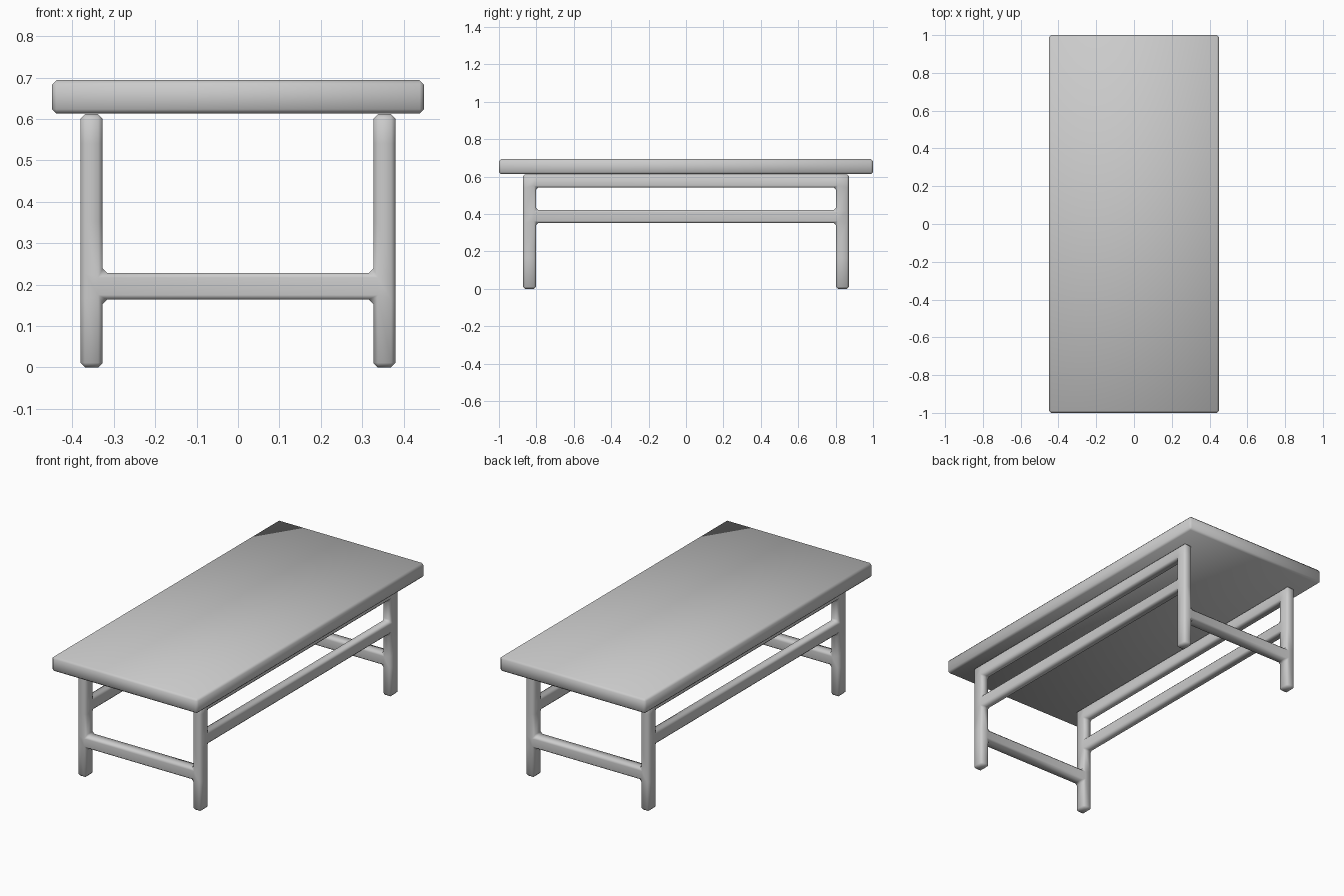
import bpy, bmesh

if "Cube" in bpy.data.objects:
    bpy.data.objects.remove(bpy.data.objects["Cube"])


def grid_solid(name, xs, ys, zs, filled, bevel):
    """Outer skin of the filled cells of an uneven grid, chamfered and smooth shaded."""
    axes = (xs, ys, zs)
    size = [len(a) - 1 for a in axes]

    def solid(c):
        return all(0 <= c[a] < size[a] for a in range(3)) and filled(*c)

    bm = bmesh.new()
    verts = {}

    def vert(c):
        if c not in verts:
            verts[c] = bm.verts.new([axes[a][c[a]] for a in range(3)])
        return verts[c]

    for i in range(size[0]):
        for j in range(size[1]):
            for k in range(size[2]):
                cell = (i, j, k)
                if not solid(cell):
                    continue
                for a in range(3):
                    for d in (-1, 1):
                        near = list(cell)
                        near[a] += d
                        if solid(near):
                            continue
                        u, v = (a + 1) % 3, (a + 2) % 3
                        ring = []
                        for du, dv in ((0, 0), (1, 0), (1, 1), (0, 1)):
                            c = list(cell)
                            c[a] += d > 0
                            c[u] += du
                            c[v] += dv
                            ring.append(vert(tuple(c)))
                        bm.faces.new(ring if d > 0 else ring[::-1])
    for f in bm.faces:
        f.smooth = True
    mesh = bpy.data.meshes.new(name)
    bm.to_mesh(mesh)
    bm.free()
    obj = bpy.data.objects.new(name, mesh)
    bpy.context.collection.objects.link(obj)
    mod = obj.modifiers.new("Chamfer", 'BEVEL')
    mod.width = bevel
    mod.segments = 1
    mod.limit_method = 'ANGLE'
    mod.use_clamp_overlap = False
    return obj


# Table top
grid_solid("table_top", (-0.45, 0.45), (-1, 1), (0.613, 0.694),
           lambda i, j, k: True, 0.011)


# Frame: four legs, low end rails, and two rails along each long side
def frame_cell(i, j, k):
    x_outer, y_outer = i != 1, j != 1
    if x_outer and y_outer:
        return True
    if y_outer:
        return k == 1
    return x_outer and k in (3, 5)


grid_solid("leg_frame", (-0.381, -0.327, 0.327, 0.381),
           (-0.871, -0.801, 0.801, 0.871),
           (0, 0.164, 0.228, 0.352, 0.421, 0.541, 0.612),
           frame_cell, 0.011)
